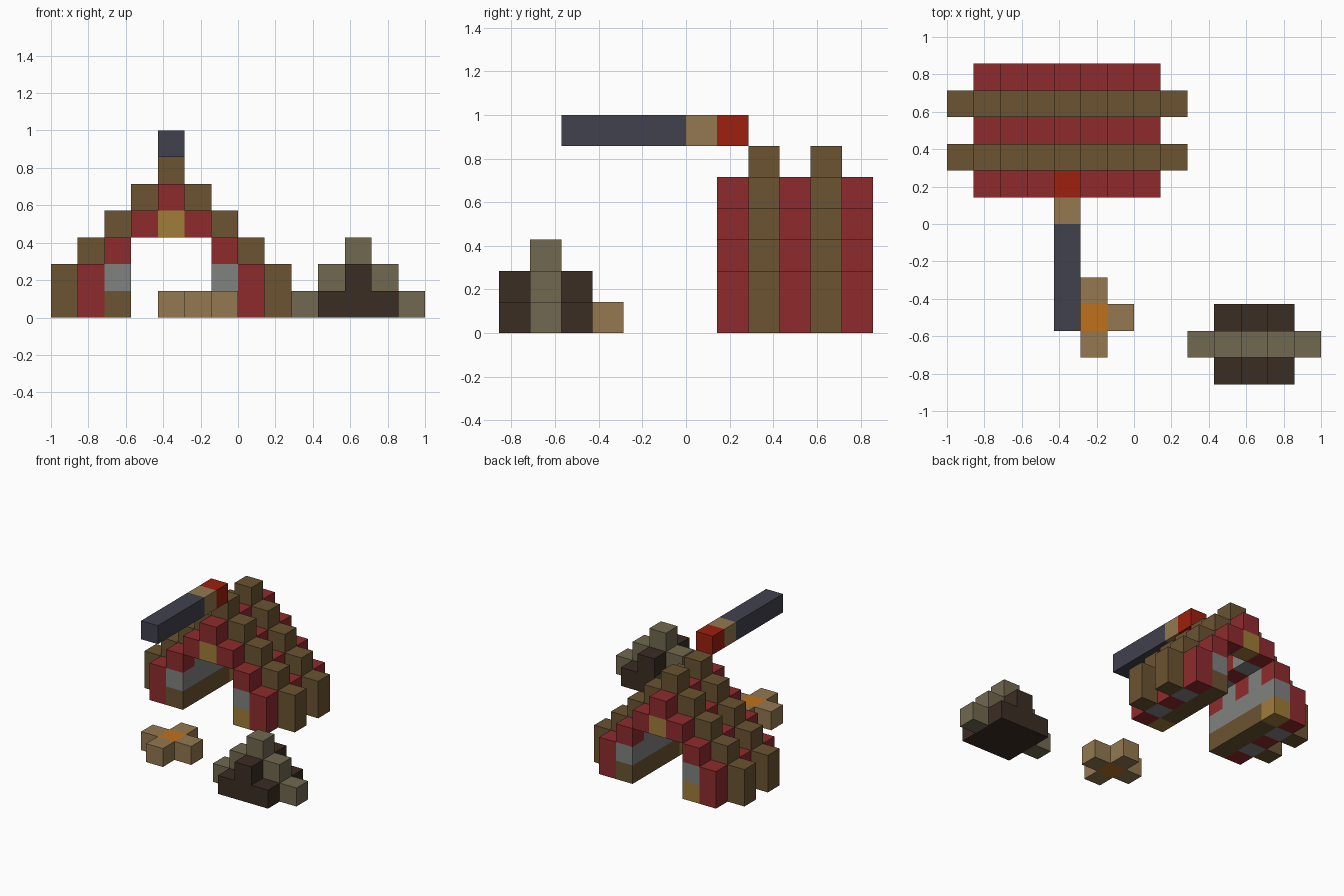
import bpy
import bmesh
from mathutils import Vector

cube = bpy.data.objects.get("Cube")
if cube:
    bpy.data.objects.remove(cube, do_unlink=True)

U = 1 / 7                       # block size
ORIGIN = Vector((-1, -6 * U, 0))


def material(name, rgb):
    """Flat material from an sRGB byte colour."""
    lin = [((c / 255 + 0.055) / 1.055) ** 2.4 for c in rgb]
    m = bpy.data.materials.new(name)
    m.use_nodes = True
    m.diffuse_color = (*lin, 1)
    bsdf = m.node_tree.nodes["Principled BSDF"]
    bsdf.inputs["Base Color"].default_value = (*lin, 1)
    bsdf.inputs["Roughness"].default_value = 0.9
    return m


cloth = material("red cloth", (143, 43, 45))
wood = material("brown wood", (107, 83, 50))
ochre = material("ochre", (160, 124, 58))
grey = material("grey", (128, 130, 128))
slate = material("slate blue", (65, 65, 78))
scarlet = material("scarlet", (157, 32, 14))
tan = material("tan", (147, 120, 80))
orange = material("orange", (191, 113, 29))
dark = material("dark brown", (59, 45, 35))
olive = material("olive", (113, 104, 80))


def blocks(name, mat, boxes):
    """Join boxes, each a start cell and a size counted in blocks."""
    bm = bmesh.new()
    for start, size in boxes:
        made = bmesh.ops.create_cube(bm, size=1)["verts"]
        for v in made:
            cell = Vector([s + (c + 0.5) * n for s, c, n in zip(start, v.co, size)])
            v.co = ORIGIN + cell * U
    mesh = bpy.data.meshes.new(name)
    bm.to_mesh(mesh)
    bm.free()
    mesh.materials.append(mat)
    obj = bpy.data.objects.new(name, mesh)
    bpy.context.collection.objects.link(obj)
    return obj


def arch(y, reach, base):
    """Stepped A-shape around the ridge column, with two-block feet."""
    ridge = 4
    boxes = [((ridge, y, base + reach), (1, 1, 1))]
    for side in (-1, 1):
        boxes.append(((ridge + side * reach, y, 0), (1, 1, 2)))
        for d in range(1, reach):
            boxes.append(((ridge + side * d, y, base + reach - d), (1, 1, 1)))
    return boxes


# Tent: red cloth bands alternating with raised timber ribs and grey lining
for n, y in enumerate((7, 9, 11)):
    blocks(f"tent_cloth_{n + 1}", cloth, arch(y, 3, 1))
for n, y in enumerate((8, 10)):
    blocks(f"tent_rib_{n + 1}", wood, arch(y, 4, 1))
    blocks(f"tent_lining_{n + 1}", grey, arch(y, 3, 1))

# Lamps under both ends of the ridge
for name, y in (("front", 7), ("back", 11)):
    blocks(f"{name}_lamp", ochre, [((4, y, 3), (1, 1, 1))])

# Beds along both walls, with a chest at opposite ends
for name, x, frame_y, chest_y in (("right", 2, 7, 11), ("left", 6, 8, 7)):
    blocks(f"{name}_bed_frame", wood, [((x, frame_y, 0), (1, 4, 1))])
    blocks(f"{name}_chest", ochre, [((x, chest_y, 0), (1, 1, 1))])
    blocks(f"{name}_blanket", grey, [((x, 7, 1), (1, 5, 1))])

# Long pole lying above the ridge
blocks("pole_shaft", slate, [((4, 2, 6), (1, 4, 1))])
blocks("pole_collar", tan, [((4, 6, 6), (1, 1, 1))])
blocks("pole_end", scarlet, [((4, 7, 6), (1, 1, 1))])

# Campfire: four logs around the ember
blocks("campfire_logs", tan, [((5 + dx, 2 + dy, 0), (1, 1, 1))
                              for dx, dy in ((-1, 0), (1, 0), (0, -1), (0, 1))])
blocks("campfire_ember", orange, [((5, 2, 0), (1, 1, 1))])

# Small mound with a stepped olive band over it
blocks("mound", dark, [((10, 0, 0), (3, 3, 1)), ((11, 0, 1), (1, 3, 1))])
blocks("mound_band", olive, [((11 + d, 1, 2 - abs(d)), (1, 1, 1))
                             for d in range(-2, 3)])
